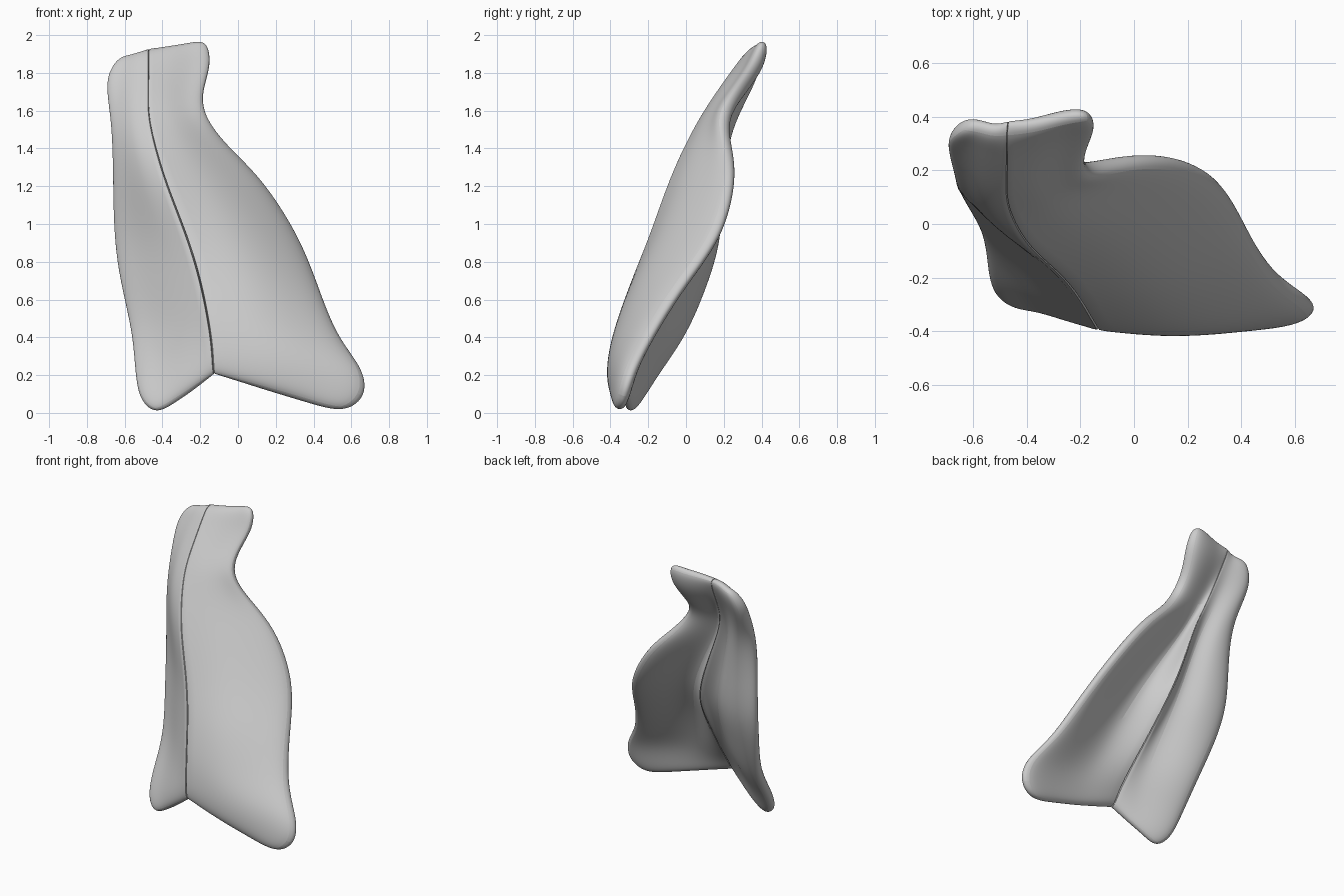
import bpy, bmesh
from mathutils import Vector as V

if "Cube" in bpy.data.objects:
    bpy.data.objects.remove(bpy.data.objects["Cube"])


def plate(name, rows, side):
    """Loft rows of (seam, crest, outer edge, bulge, thickness) into a smooth bony plate."""
    bm = bmesh.new()
    loops = []
    for s, c, e, bulge, thick in rows:
        s, c, e = V(s), V(c), V(e)
        d = e - s
        n = V((side * d.y, -side * d.x, 0)).normalized()
        n = (n + V((0, 0, 0.25))).normalized()
        out = d.normalized() * 0.02
        a1 = s.lerp(e, 0.36) + n * bulge
        a2 = s.lerp(e, 0.74) + n * bulge * 0.9
        b1, b2 = a1 - n * thick, a2 - n * thick
        lip = min(thick, 0.09) * 0.5
        e1, e2 = e + out + n * lip, e + out - n * lip
        loops.append([bm.verts.new(p) for p in (s, a1, a2, e1, e2, b2, b1, c)])
    # skin between rows
    for lo, hi in zip(loops, loops[1:]):
        for i in range(8):
            j = (i + 1) % 8
            bm.faces.new((lo[i], lo[j], hi[j], hi[i]))
    # end caps as quad strips
    for lp in (loops[0], loops[-1]):
        for i in range(3):
            bm.faces.new((lp[i], lp[i + 1], lp[6 - i], lp[7 - i]))
    # keep the seam and crest lines crisp
    crease = bm.edges.layers.float.new("crease_edge")
    for lo, hi in zip(loops, loops[1:]):
        for i in (0, 7):
            bm.edges.get((lo[i], hi[i]))[crease] = 0.8
    for lp in (loops[0], loops[-1]):
        bm.edges.get((lp[0], lp[7]))[crease] = 0.7
    bmesh.ops.recalc_face_normals(bm, faces=bm.faces)
    me = bpy.data.meshes.new(name)
    bm.to_mesh(me)
    bm.free()
    ob = bpy.data.objects.new(name, me)
    bpy.context.collection.objects.link(ob)
    ob.modifiers.new("smooth", 'SUBSURF').levels = 3
    ob.modifiers["smooth"].render_levels = 3
    bpy.context.view_layer.objects.active = ob
    ob.select_set(True)
    bpy.ops.object.shade_smooth_by_angle(angle=1.0)
    ob.select_set(False)
    return ob


# shared midline: front seam and rear crest, bottom to top
seam = [(-.13, -.39, .2), (-.135, -.4, .27), (-.14, -.39, .36), (-.16, -.36, .5),
        (-.2, -.29, .7), (-.27, -.2, .93), (-.38, -.11, 1.2), (-.44, -.02, 1.4),
        (-.48, .08, 1.58), (-.475, .18, 1.73), (-.475, .26, 1.84), (-.475, .33, 1.93)]
crest = [(-.12, -.34, .21), (-.125, -.3, .28), (-.13, -.23, .37), (-.15, -.12, .51),
         (-.18, .02, .7), (-.21, .19, .94), (-.29, .2, 1.2), (-.36, .19, 1.4),
         (-.43, .22, 1.58), (-.45, .3, 1.73), (-.46, .36, 1.84), (-.47, .4, 1.93)]

# broad right plate: outer edge, bulge, thickness
right_edge = [(.54, -.36, 0), (.67, -.33, .08), (.66, -.29, .23), (.51, -.2, .4),
              (.41, -.03, .67), (.31, .18, .93), (.11, .25, 1.24), (-.08, .22, 1.41),
              (-.2, .18, 1.57), (-.21, .27, 1.7), (-.155, .37, 1.84), (-.18, .41, 1.98)]
right_bulge = [.04, .06, .07, .08, .1, .1, .07, .05, .03, .02, .02, .02]
right_thick = [.07, .1, .11, .12, .13, .13, .12, .1, .09, .09, .1, .07]
plate("right_plate", list(zip(seam, crest, right_edge, right_bulge, right_thick)), 1)

# narrow left plate, wedge-shaped behind
left_edge = [(-.42, -.31, .0), (-.51, -.26, .07), (-.53, -.17, .22), (-.54, -.02, .42),
             (-.61, .09, .7), (-.64, .15, .93), (-.64, .16, 1.2), (-.64, .18, 1.4),
             (-.65, .22, 1.55), (-.675, .3, 1.7), (-.67, .34, 1.8), (-.61, .37, 1.89)]
left_bulge = [.01, .01, .01, .02, .02, .02, .04, .05, .04, .03, .02, .02]
left_thick = [.06, .08, .09, .12, .16, .19, .19, .17, .13, .1, .09, .06]
plate("left_plate", list(zip(seam, crest, left_edge, left_bulge, left_thick)), -1)
